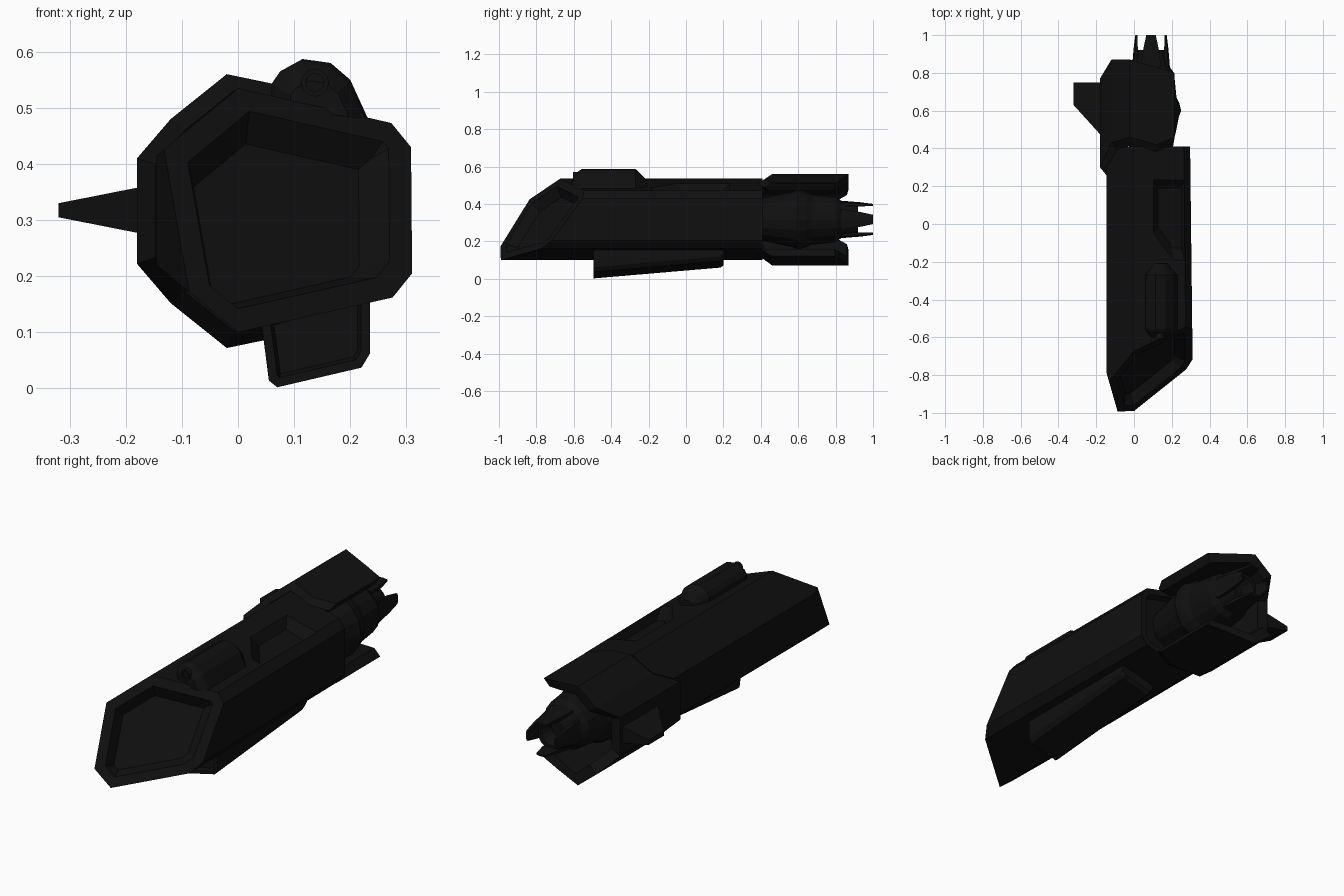
import bpy, bmesh, math
from mathutils import Vector

if "Cube" in bpy.data.objects:
    bpy.data.objects.remove(bpy.data.objects["Cube"])

MAT = bpy.data.materials.new("dark_metal")
MAT.diffuse_color = (0.005, 0.005, 0.005, 1)
MAT.use_nodes = True
MAT.node_tree.nodes["Principled BSDF"].inputs["Base Color"].default_value = MAT.diffuse_color
CZ = 0.3175            # height of the hull's mirror plane
ENG = (0.09, CZ)       # engine axis in x, z


def finish(name, bm):
    bmesh.ops.recalc_face_normals(bm, faces=bm.faces)
    me = bpy.data.meshes.new(name)
    bm.to_mesh(me)
    bm.free()
    me.materials.append(MAT)
    ob = bpy.data.objects.new(name, me)
    bpy.context.collection.objects.link(ob)
    return ob


def loft_bm(rings, closed=True):
    """Skin a list of equal-length point rings and cap both ends."""
    bm = bmesh.new()
    vs = [[bm.verts.new(p) for p in r] for r in rings]
    n = len(vs[0])
    for a, b in zip(vs, vs[1:]):
        for i in range(n):
            j = (i + 1) % n
            bm.faces.new((a[i], a[j], b[j], b[i]))
    bm.faces.new(vs[0])
    bm.faces.new(vs[-1])
    bmesh.ops.recalc_face_normals(bm, faces=bm.faces)
    return bm


def loft(name, rings):
    return finish(name, loft_bm(rings))


def section(pts, y, s=1.0, c=(0, 0)):
    return [(c[0] + (x - c[0]) * s, y, c[1] + (z - c[1]) * s) for x, z in pts]


def flip(pts):
    """Append the mirror image below the centre plane."""
    return pts + [(x, 2 * CZ - z) for x, z in reversed(pts)]


def recess(bm, direction, rim, wall, depth):
    bm.normal_update()
    f = max(bm.faces, key=lambda f: (round(f.normal.dot(direction), 3), f.calc_area()))
    bmesh.ops.inset_individual(bm, faces=[f], thickness=rim, use_even_offset=True)
    bmesh.ops.inset_individual(bm, faces=[f], thickness=wall, depth=-depth,
                               use_even_offset=True)


# Main hull: extruded section, nose cut by two planes
hull_pts = flip([(-0.145, 0.415), (0, 0.535), (0.28, 0.473), (0.316, 0.43)])
back = [(x * (0.94 if x > 0 else 1), z) for x, z in hull_pts]
bm = loft_bm([section(hull_pts, -1.2), section(back, 0.41)])
nose_n = Vector((0.634, -1, 0.73)).normalized()
for co, no in (((0, -0.99, 0.1), nose_n),
               ((-0.085, -1, 0.3), Vector((-0.21, -0.06, 0)).normalized())):
    cut = bmesh.ops.bisect_plane(bm, geom=bm.verts[:] + bm.edges[:] + bm.faces[:],
                                 plane_co=co, plane_no=no, clear_outer=True)
    edges = [e for e in bm.edges if e.is_boundary]
    bmesh.ops.holes_fill(bm, edges=edges, sides=0)
    bmesh.ops.recalc_face_normals(bm, faces=bm.faces)
recess(bm, nose_n, 0.045, 0.035, 0.05)
recess(bm, Vector((0, 1, 0)), 0.03, 0.01, 0.03)
hull = finish("main_hull", bm)

# Sloping recess in the upper right of the hull
plan = [(0.1, 0.24), (0.27, 0.24), (0.27, -0.2), (0.21, -0.2), (0.1, -0.05)]
cx, cy = 0.2, 0.06


def bay_ring(s, h):
    return [(cx + (x - cx) * s, cy + (y - cy) * s, h - 0.207 * x) for x, y in plan]


cutter = loft("recess_cutter", [bay_ring(0.72, 0.485), bay_ring(1.0, 0.536), bay_ring(1.0, 0.62)])
mod = hull.modifiers.new("recess", 'BOOLEAN')
mod.object = cutter
mod.solver = 'EXACT'
mod.operation = 'DIFFERENCE'
bpy.context.view_layer.objects.active = hull
bpy.ops.object.modifier_apply(modifier=mod.name)
bpy.data.objects.remove(cutter)

# C-shaped rear armour: x, z, front y, rear y along the upper half
half = [(0.215, 0.511, 0.46, 0.80), (0.12, 0.531, 0.42, 0.83), (-0.02, 0.56, 0.46, 0.87),
        (-0.12, 0.48, 0.43, 0.87), (-0.18, 0.41, 0.30, 0.77)]
rows = half + [(x, 2 * CZ - 0.003 - z, f, b) for x, z, f, b in reversed(half)]
rings = []
for x, z, f, b in rows:
    def at(s, y):
        return (ENG[0] + (x - ENG[0]) * s, y, CZ + (z - CZ) * s)
    rings.append([at(0.88, f - 0.04), at(1, f), at(1, b), at(0.8, b - 0.01), at(0.8, f - 0.02)])
loft("rear_armour", rings)

# Side fin
plan = [(-0.13, 0.42), (-0.32, 0.63), (-0.32, 0.75), (-0.13, 0.75)]
thick = [0.05, 0.0125, 0.0125, 0.05]
loft("side_fin", [[(x, y, CZ + s * t) for (x, y), t in zip(plan, thick)] for s in (-1, 1)])

# Engine, turned around the y axis
SEG = 16
prof = [(0.37, 0.11), (0.46, 0.125), (0.48, 0.13), (0.57, 0.148), (0.6, 0.16), (0.64, 0.15),
        (0.67, 0.135), (0.8, 0.122), (0.83, 0.1), (0.92, 0.08), (0.92, 0.06), (0.86, 0.04)]
loft("engine", [[(ENG[0] + r * math.cos(2 * math.pi * i / SEG), y,
                  CZ + r * math.sin(2 * math.pi * i / SEG)) for i in range(SEG)]
                for y, r in prof])

# Four nozzle prongs
for k in range(4):
    a = k * math.pi / 2
    u, t = Vector((math.cos(a), 0, math.sin(a))), Vector((-math.sin(a), 0, math.cos(a)))
    o = Vector((ENG[0], 0, CZ))
    rings = []
    for y, r, w, d in ((0.83, 0.1, 0.055, 0.03), (0.93, 0.092, 0.04, 0.022), (1.0, 0.083, 0.025, 0.012)):
        rings.append([o + Vector((0, y, 0)) + u * rr + t * ww
                      for rr, ww in ((r - d, -w), (r - d * 0.3, -w), (r, 0),
                                     (r - d * 0.3, w), (r - d, w))])
    loft(f"nozzle_prong_{k + 1}", rings)

# Roof pod with its round barrel
roof = [(0.06, 0.5), (0.06, 0.543), (0.075, 0.565), (0.115, 0.587), (0.165, 0.58),
        (0.2, 0.55), (0.232, 0.48)]
c = (0.145, 0.49)
loft("roof_pod", [section(roof, y, s, c) for y, s in
                  ((-0.6, 0.6), (-0.57, 0.92), (-0.555, 1), (-0.27, 1), (-0.21, 0.4))])
loft("roof_barrel", [[(0.137 + r * math.cos(i * math.pi / 6), y, 0.545 + r * math.sin(i * math.pi / 6))
                      for i in range(12)]
                     for y, r in ((-0.54, 0.025), (-0.605, 0.025), (-0.605, 0.016), (-0.58, 0.016))])

# Belly pod, rising towards the rear
belly = [(0.04, 0.13), (0.055, 0.012), (0.07, 0.0), (0.22, 0.035), (0.235, 0.06), (0.235, 0.18)]


def belly_ring(y, lift):
    return [(x, y, z + (lift if z < 0.1 else 0)) for x, z in belly]


bm = loft_bm([belly_ring(-0.495, 0.002), belly_ring(0.185, 0.06), belly_ring(0.2, 0.072)])
recess(bm, Vector((0, -1, 0)), 0.016, 0.006, 0.02)
finish("belly_pod", bm)
